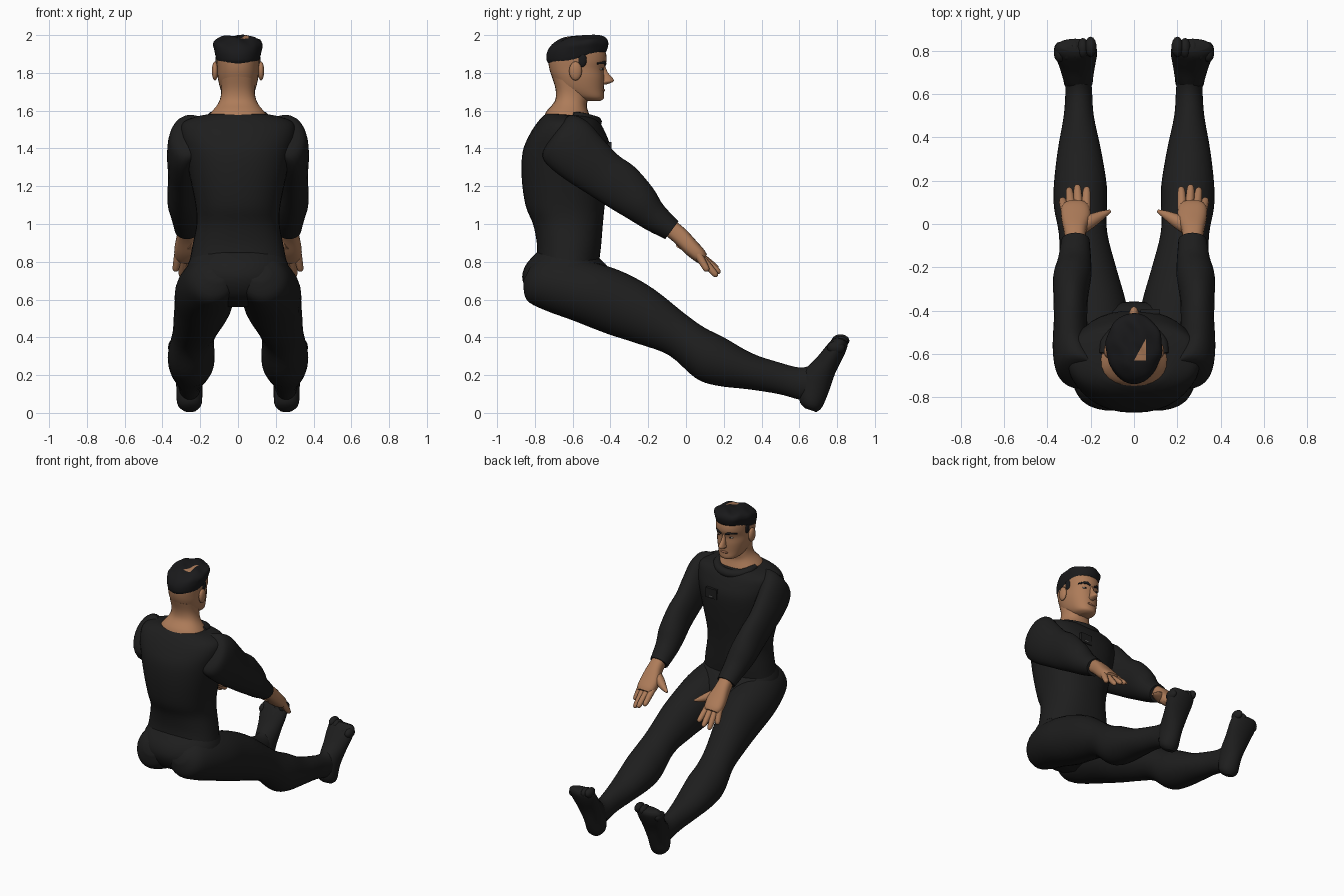
import bpy, bmesh, math
from mathutils import Vector

cube = bpy.data.objects.get("Cube")
if cube:
    bpy.data.objects.remove(cube)


def material(name, rgb, rough=0.8):
    m = bpy.data.materials.new(name)
    m.use_nodes = True
    m.diffuse_color = (*rgb, 1)
    bsdf = m.node_tree.nodes["Principled BSDF"]
    bsdf.inputs["Base Color"].default_value = (*rgb, 1)
    bsdf.inputs["Roughness"].default_value = rough
    return m


CLOTH = material("black cloth", (.013, .013, .013))
HAIR = material("dark hair", (.01, .01, .011))
SKIN = material("tan skin", (.42, .2, .1))
LIP = material("lip", (.3, .13, .07))
WHITE = material("eye white", (.5, .44, .38))
GREY = material("badge grey", (.25, .25, .25))


def finish(name, bm, mat):
    bmesh.ops.recalc_face_normals(bm, faces=bm.faces)
    me = bpy.data.meshes.new(name)
    bm.to_mesh(me)
    bm.free()
    me.materials.append(mat)
    ob = bpy.data.objects.new(name, me)
    bpy.context.collection.objects.link(ob)
    bpy.ops.object.select_all(action='DESELECT')
    ob.select_set(True)
    bpy.context.view_layer.objects.active = ob
    bpy.ops.object.shade_smooth_by_angle(angle=math.radians(50))
    return ob


def smooth_rings(rings, steps):
    """Catmull-Rom interpolation of (centre, u, v) rings."""
    out = []
    last = len(rings) - 1
    for i in range(last):
        a, b, c, d = (rings[min(max(i + k, 0), last)] for k in (-1, 0, 1, 2))
        for s in range(steps):
            t = s / steps
            out.append([(q * 2 + (r - p) * t + (p * 2 - q * 5 + r * 4 - w) * t ** 2
                         + (q * 3 - p - r * 3 + w) * t ** 3) / 2
                        for p, q, r, w in zip(a, b, c, d)])
    return out + [rings[-1]]


def skin_rings(name, rings, mat, power=2.0, sides=24, steps=4):
    bm = bmesh.new()
    loops = []
    for c, u, v in smooth_rings(rings, steps):
        loop = []
        for k in range(sides):
            a = math.tau * k / sides
            x, y = math.cos(a), math.sin(a)
            x = math.copysign(abs(x) ** (2 / power), x)
            y = math.copysign(abs(y) ** (2 / power), y)
            loop.append(bm.verts.new(c + u * x + v * y))
        loops.append(loop)
    for a, b in zip(loops, loops[1:]):
        for k in range(sides):
            j = (k + 1) % sides
            bm.faces.new((a[k], a[j], b[j], b[k]))
    bm.faces.new(loops[0])
    bm.faces.new(loops[-1])
    return finish(name, bm, mat)


def loft(name, stations, mat, side=1, **kw):
    """Stations: x centre, half width, then two opposite (y, z) outline points."""
    rings = []
    for x, w, p, q in stations:
        p, q = Vector((x * side, *p)), Vector((x * side, *q))
        rings.append(((p + q) / 2, Vector((w, 0, 0)), (p - q) / 2))
    return skin_rings(name, rings, mat, **kw)


def tube(name, points, radii, mat, side=1, sides=10):
    pts = [Vector((x * side, y, z)) for x, y, z in points]
    rings = []
    for i, (p, r) in enumerate(zip(pts, radii)):
        t = (pts[min(i + 1, len(pts) - 1)] - pts[max(i - 1, 0)]).normalized()
        u = t.cross(Vector((0, 1, -1))).normalized()
        rings.append((p, u * r, t.cross(u) * r))
    return skin_rings(name, rings, mat, sides=sides, steps=3)


def blob(name, centre, size, mat, side=1):
    bm = bmesh.new()
    bmesh.ops.create_uvsphere(bm, u_segments=14, v_segments=10, radius=1)
    bmesh.ops.scale(bm, vec=size, verts=bm.verts)
    bmesh.ops.translate(bm, vec=(centre[0] * side, *centre[1:]), verts=bm.verts)
    return finish(name, bm, mat)


def box(name, centre, size, mat):
    bm = bmesh.new()
    bmesh.ops.create_cube(bm, size=1)
    bmesh.ops.scale(bm, vec=size, verts=bm.verts)
    bmesh.ops.translate(bm, vec=centre, verts=bm.verts)
    return finish(name, bm, mat)


# Shirt and hips
loft("shirt", [(0, .255, (-.79, .82), (-.46, .8)), (0, .24, (-.79, .9), (-.45, .88)),
               (0, .22, (-.81, 1), (-.44, 1)), (0, .225, (-.85, 1.1), (-.43, 1.1)),
               (0, .255, (-.87, 1.25), (-.41, 1.25)), (0, .285, (-.865, 1.38), (-.4, 1.4)),
               (0, .305, (-.83, 1.47), (-.43, 1.49)), (0, .29, (-.785, 1.54), (-.46, 1.54)),
               (0, .2, (-.745, 1.58), (-.49, 1.565)), (0, .13, (-.72, 1.585), (-.51, 1.57))],
     CLOTH, power=2.3, sides=36)
loft("hips", [(0, .1, (-.68, .56), (-.52, .57)), (0, .22, (-.81, .61), (-.38, .6)),
              (0, .275, (-.865, .7), (-.36, .69)), (0, .27, (-.85, .78), (-.41, .77)),
              (0, .24, (-.79, .85), (-.47, .83))], CLOTH, power=2.1, sides=36)
tube("collar", [(.14 * math.cos(a), -.6 + .125 * math.sin(a), 1.575 - .035 * math.sin(a))
                for a in (math.pi * k / 8 for k in range(9))],
     [.02] + [.03] * 7 + [.02], CLOTH)
box("chest_badge", (.075, -.405, 1.4), (.09, .02, .07), CLOTH)
box("badge_bar", (.075, -.394, 1.38), (.03, .004, .005), GREY)

# Neck and head
loft("neck", [(0, .175, (-.76, 1.54), (-.5, 1.52)), (0, .152, (-.74, 1.595), (-.505, 1.56)),
              (0, .107, (-.695, 1.65), (-.525, 1.62)), (0, .09, (-.69, 1.71), (-.52, 1.66)),
              (0, .09, (-.71, 1.78), (-.52, 1.72))], SKIN, power=2.3)
loft("head", [(0, .035, (-.54, 1.652), (-.46, 1.65)), (0, .07, (-.61, 1.675), (-.435, 1.665)),
              (0, .093, (-.68, 1.72), (-.435, 1.71)), (0, .107, (-.71, 1.78), (-.433, 1.77)),
              (0, .11, (-.725, 1.83), (-.434, 1.82)), (0, .114, (-.728, 1.88), (-.42, 1.87)),
              (0, .11, (-.71, 1.93), (-.435, 1.93)), (0, .06, (-.63, 1.96), (-.5, 1.965))],
     SKIN, power=2.2, sides=32)
loft("nose", [(0, .01, (-.46, 1.85), (-.43, 1.85)), (0, .013, (-.46, 1.81), (-.415, 1.805)),
              (0, .02, (-.46, 1.77), (-.382, 1.765)), (0, .024, (-.46, 1.755), (-.39, 1.75)),
              (0, .012, (-.46, 1.738), (-.425, 1.738))], SKIN, sides=14)
blob("lips", (0, -.44, 1.708), (.03, .011, .009), LIP)

# Hair cap with wavy locks and a bare triangle at the crown
hair = loft("hair", [(0, .112, (-.728, 1.85), (-.455, 1.89)), (0, .119, (-.738, 1.87), (-.425, 1.91)),
                     (0, .126, (-.735, 1.91), (-.413, 1.94)),
                     (0, .13, (-.71, 1.95), (-.413, 1.968)), (0, .112, (-.66, 1.983), (-.43, 1.99)),
                     (0, .06, (-.61, 1.995), (-.47, 2.001)), (0, .005, (-.55, 2.001), (-.54, 2.002))],
            HAIR, sides=48, steps=5)
for v in hair.data.vertices:
    x, y, z = v.co
    lift = max(0, z - 1.9) / .1
    v.co.x += .005 * lift * math.sin(y * 60)
    v.co.z += .006 * lift * (math.sin(x * 55 + y * 25) - .9)
hair.data.materials.append(SKIN)
bm = bmesh.new()
bm.from_mesh(hair.data)
PATCH = [((0, -.63, 0), (0, 1, 0)), ((.056, -.6, 0), (-1, 0, 0)), ((0, -.63, 0), (.1, -.055, 0))]
for point, normal in PATCH:
    bmesh.ops.bisect_plane(bm, geom=bm.verts[:] + bm.edges[:] + bm.faces[:],
                           plane_co=point, plane_no=normal)
bm.normal_update()
for f in bm.faces:
    c = f.calc_center_median()
    if f.normal.z > .3 and all((c - Vector(p)).dot(Vector(n)) > 0 for p, n in PATCH):
        f.material_index = 1
bm.to_mesh(hair.data)
bm.free()

# Each finger: knuckle x, tip x, tip y, tip z
FINGERS = {"index": (.222, .218, .17, .76), "middle": (.255, .262, .18, .74),
           "ring": (.288, .3, .165, .722), "little": (.316, .332, .115, .75)}

for side, tag in ((1, "left_"), (-1, "right_")):
    # Face details
    blob(tag + "ear", (.122, -.585, 1.81), (.017, .034, .05), SKIN, side)
    blob(tag + "eye", (.046, -.452, 1.82), (.018, .011, .006), WHITE, side)
    blob(tag + "iris", (.046, -.444, 1.82), (.007, .006, .006), HAIR, side)
    tube(tag + "eyebrow", [(.016, -.428, 1.843), (.045, -.434, 1.855), (.085, -.472, 1.85)],
         [.006, .009, .005], HAIR, side)
    blob(tag + "sideburn", (.107, -.55, 1.87), (.012, .025, .04), HAIR, side)

    # Sleeve
    loft(tag + "sleeve", [(.2, .05, (-.64, 1.56), (-.74, 1.43)), (.255, .088, (-.6, 1.578), (-.76, 1.36)),
                          (.285, .086, (-.52, 1.54), (-.72, 1.3)), (.293, .082, (-.44, 1.45), (-.63, 1.23)),
                          (.293, .077, (-.36, 1.365), (-.52, 1.16)), (.292, .08, (-.27, 1.3), (-.41, 1.09)),
                          (.285, .088, (-.175, 1.19), (-.31, 1.03)), (.275, .077, (-.12, 1.1), (-.21, .97)),
                          (.27, .065, (-.04, 1.015), (-.11, .92))], CLOTH, side)

    # Hand
    loft(tag + "palm", [(.27, .045, (-.06, 1.02), (-.12, .95)), (.272, .052, (0, .97), (-.06, .9)),
                        (.268, .068, (.055, .91), (0, .84)), (.27, .066, (.095, .865), (.045, .805)),
                        (.27, .052, (.11, .84), (.07, .79))], SKIN, side, power=2.6)
    for finger, (kx, tx, ty, tz) in FINGERS.items():
        start, tip = Vector((kx, .065, .838)), Vector((tx, ty, tz))
        tube(tag + finger + "_finger", [start, start.lerp(tip, .5), start.lerp(tip, .9), tip],
             [.022, .02, .016, .005], SKIN, side)
    tube(tag + "thumb", [(.26, -.02, .905), (.205, .01, .885), (.15, .04, .86), (.11, .06, .845)],
         [.04, .034, .021, .007], SKIN, side)

    # Trouser leg
    loft(tag + "leg", [(.11, .06, (-.82, .78), (-.862, .7)), (.13, .12, (-.75, .83), (-.845, .6)),
                       (.15, .15, (-.62, .83), (-.75, .545)), (.172, .16, (-.46, .79), (-.6, .49)),
                       (.185, .15, (-.32, .74), (-.42, .42)), (.21, .13, (-.17, .655), (-.25, .365)),
                       (.235, .112, (0, .52), (-.09, .305)), (.247, .122, (.1, .45), (.05, .185)),
                       (.248, .122, (.2, .4), (.16, .145)), (.252, .1, (.35, .315), (.33, .125)),
                       (.255, .07, (.5, .265), (.49, .1)), (.255, .062, (.6, .24), (.6, .07)),
                       (.257, .06, (.66, .25), (.67, .06))], CLOTH, side, sides=28)

    # Foot and toes
    loft(tag + "foot", [(.255, .035, (.63, .025), (.69, .004)), (.257, .065, (.6, .07), (.72, .03)),
                        (.258, .07, (.61, .2), (.755, .11)), (.263, .085, (.69, .29), (.79, .21)),
                        (.268, .098, (.735, .345), (.835, .3)), (.27, .096, (.77, .385), (.855, .355)),
                        (.27, .075, (.8, .4), (.85, .38))], CLOTH, side)
    for k in range(5):
        blob(tag + "toe_" + str(k + 1), (.2 + .036 * k, .818 - .006 * k, .382 - .009 * k),
             (.027, .047, .034), CLOTH, side)
